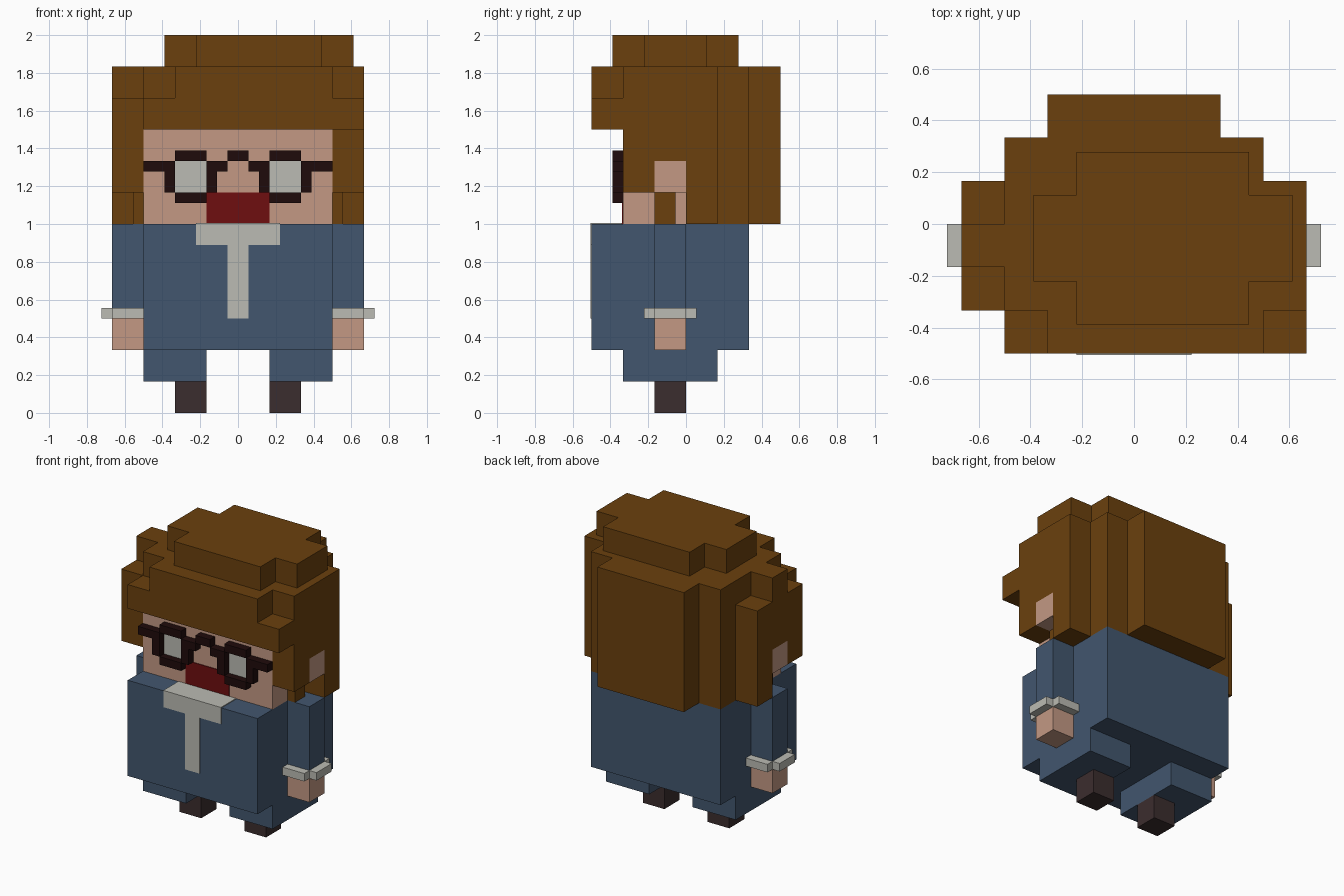
import bpy
import bmesh
from mathutils import Matrix, Vector

cube = bpy.data.objects.get("Cube")
if cube:
    bpy.data.objects.remove(cube, do_unlink=True)

U = 1 / 18   # one small block; all box bounds below are in blocks
E = 0.1      # thickness of painted plates, in blocks


def material(name, rgb):
    """Flat material from an 8-bit sRGB colour."""
    lin = [(c / 255 / 12.92) if c <= 10 else ((c / 255 + 0.055) / 1.055) ** 2.4 for c in rgb]
    m = bpy.data.materials.new(name)
    m.use_nodes = True
    m.diffuse_color = (*lin, 1)
    bsdf = m.node_tree.nodes["Principled BSDF"]
    bsdf.inputs["Base Color"].default_value = (*lin, 1)
    bsdf.inputs["Roughness"].default_value = 0.9
    return m


HAIR = material("brown_hair", (107, 64, 13))
SKIN = material("skin", (195, 153, 132))
BLUE = material("blue_cloth", (66, 86, 110))
WHITE = material("off_white", (187, 187, 179))
RED = material("dark_red", (110, 14, 16))
FRAME = material("black_brown_frame", (31, 11, 11))
SHOE = material("dark_shoe", (59, 45, 46))


def blocks(name, mat, *boxes, mirror=False):
    """Object made of boxes (x0, x1, y0, y1, z0, z1), optionally mirrored in x."""
    boxes = list(boxes)
    if mirror:
        boxes += [(-b[1], -b[0], *b[2:]) for b in boxes]
    bm = bmesh.new()
    for x0, x1, y0, y1, z0, z1 in boxes:
        centre = Vector((x0 + x1, y0 + y1, z0 + z1)) * U / 2
        size = Vector((x1 - x0, y1 - y0, z1 - z0)) * U
        bmesh.ops.create_cube(bm, size=1, matrix=Matrix.Translation(centre) @ Matrix.Diagonal((*size, 1)))
    mesh = bpy.data.meshes.new(name)
    bm.to_mesh(mesh)
    bm.free()
    mesh.materials.append(mat)
    obj = bpy.data.objects.new(name, mesh)
    bpy.context.collection.objects.link(obj)
    return obj


# Body and clothes
blocks("torso", BLUE, (-9, 9, -9, 6, 6, 18))
blocks("collar_and_tie", WHITE,
       (-4, 4, -9 - E, -9, 16, 18 + E),      # collar front
       (-1, 1, -9 - E, -9, 9, 16),           # tie
       (-4, 4, -9, -6 - E, 18, 18 + E))      # collar top

# Limbs, one set per side
for side, s in (("left", 1), ("right", -1)):
    def limb(name, mat, *boxes):
        flipped = [(*sorted((s * b[0], s * b[1])), *b[2:]) for b in boxes]
        blocks(f"{side}_{name}", mat, *flipped)

    limb("leg", BLUE, (3, 9, -6, 3, 3, 6))
    limb("foot", SHOE, (3, 6, -3, 0, 0, 3))
    limb("sleeve", BLUE, (9, 12, -3, 0, 10, 18))
    limb("cuff", WHITE, (9, 12, -4, 1, 9, 10), (12, 13, -3, 0, 9, 10))
    limb("hand", SKIN, (9, 12, -3, 0, 6, 9))
    limb("ear", SKIN, (9, 12, -3, 0, 21, 24))
    limb("eye", WHITE, (3, 6, -6 - E, -6, 21, 24))

# Head
blocks("head", SKIN, (-9, 9, -6, 0, 18, 27))
blocks("mouth", RED, (-3, 3, -6 - E, -6, 18, 21))

# Glasses: rims and temples mirrored, bridge in the middle
blocks("glasses", FRAME,
       (3, 6, -7, -6, 24, 25),      # rim top
       (3, 6, -7, -6, 20, 21),      # rim bottom
       (6, 7, -7, -6, 21, 24),      # rim outer side
       (2, 3, -7, -6, 21, 24),      # rim inner side
       (7, 9, -7, -6, 23, 24),      # temple
       (1, 2, -7, -6, 23, 24),      # bridge side
       (0, 1, -7, -6, 24, 25),      # bridge top
       mirror=True)

# Hair
blocks("hair_cap", HAIR, (-9, 9, -6, 0, 27, 33), (-9, 9, 0, 6, 18, 33))
blocks("hair_back", HAIR, (-6, 6, 6, 9, 18, 33))
blocks("hair_fringe", HAIR,
       (-6, 9, -9, -6, 27, 33),
       (-9, -6, -9, -6, 27, 30),
       (9, 12, -9, -6, 27, 30))
blocks("hair_sides", HAIR,
       (9, 12, -6, -3, 21, 30),     # in front of the ear
       (9, 12, -3, 0, 24, 33),      # above the ear
       (9, 12, 0, 3, 18, 30),       # behind the ear
       (9, 10, -3, -1, 18, 21),     # sideburn
       mirror=True)
blocks("hair_left_top", HAIR, (9, 12, -6, -3, 30, 33), (9, 12, 0, 3, 30, 33))
blocks("hair_crown", HAIR, (-4, 8, -7, 5, 33, 36), (-7, 11, -4, 2, 33, 36))
